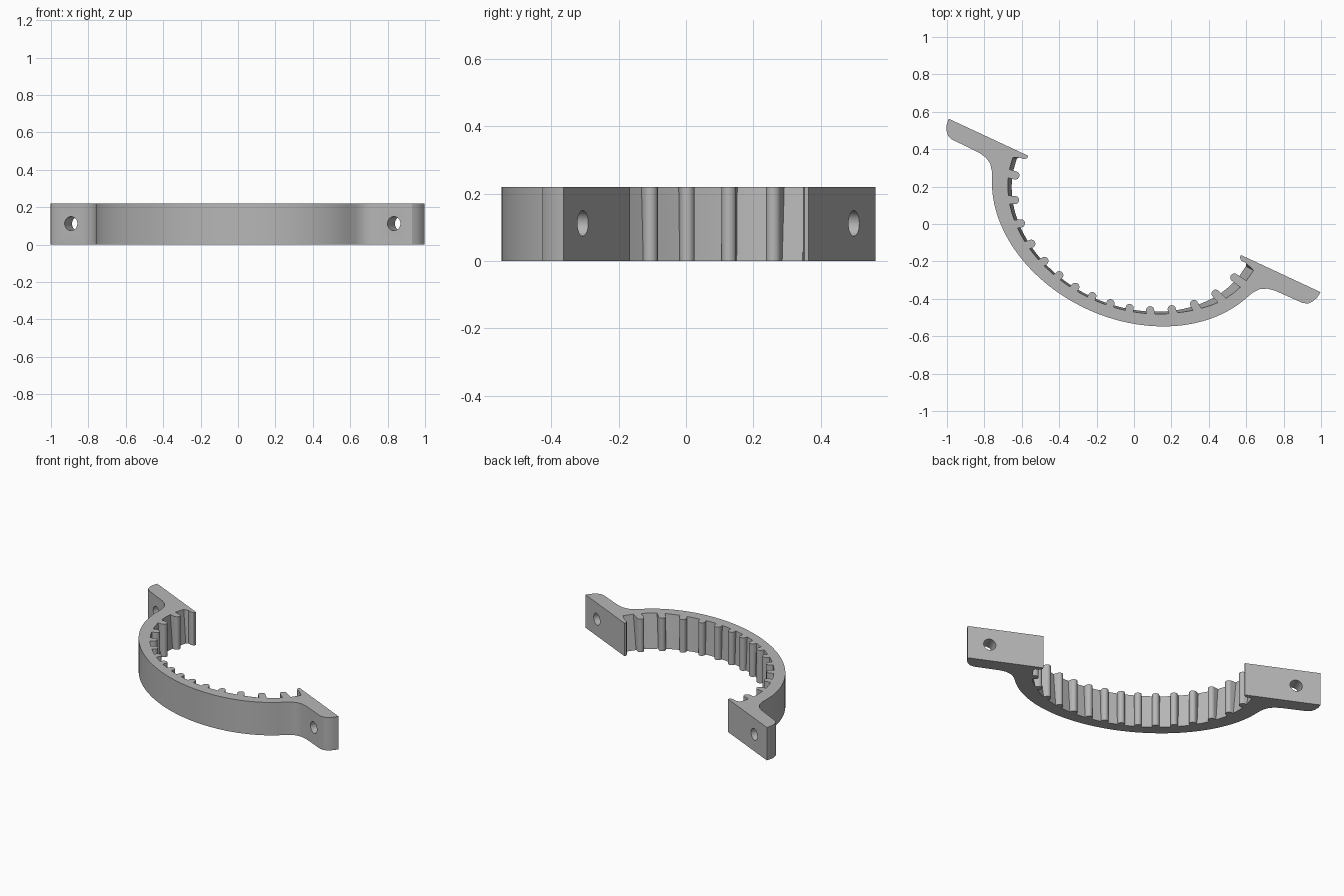
import bpy, bmesh
from math import sin, cos, pi, radians, atan2, sqrt, hypot
from mathutils import Vector, Matrix

cube = bpy.data.objects.get("Cube")
if cube:
    bpy.data.objects.remove(cube, do_unlink=True)

HEIGHT = 0.22
TEETH = 15
TIP_R = 0.022
TIP_A, TIP_B = 0.64, 0.505      # ellipse through the tooth tips
OUT_A, OUT_B = 0.79, 0.602      # outer wall ellipse
PLACE = Matrix.Translation((0, 0.092, 0)) @ Matrix.Rotation(radians(-25), 4, 'Z')

grey = bpy.data.materials.new("plain_grey")
grey.use_nodes = True
colour = (0.47, 0.47, 0.47, 1)
grey.diffuse_color = colour
grey.node_tree.nodes["Principled BSDF"].inputs["Base Color"].default_value = colour


def polar(a, b, angle):
    """Point of an ellipse in the given direction from its centre."""
    r = 1 / sqrt((cos(angle) / a) ** 2 + (sin(angle) / b) ** 2)
    return Vector((r * cos(angle), r * sin(angle)))


def groove_floor(angle, top):
    """Floor between teeth: slopes outward to the top, deeper at the right end."""
    angle %= 2 * pi
    deep = max(0, min(1, (angle - radians(318)) / radians(20)))
    a, b = (0.70 + 0.025 * deep, 0.542) if top else (0.678, 0.532)
    return polar(a, b, angle)


def tooth(angle, top):
    """Round-tipped rib, listed clockwise."""
    tip = polar(TIP_A, TIP_B, angle)
    normal = Vector((tip.x / TIP_A ** 2, tip.y / TIP_B ** 2)).normalized()
    side = Vector((-normal.y, normal.x))
    centre = tip + normal * TIP_R
    arc = [centre + TIP_R * (side * cos(p) - normal * sin(p))
           for p in (pi * i / 8 for i in range(9))]
    first, last = (groove_floor(atan2(q.y, q.x), top) for q in (arc[0], arc[-1]))
    return [first] + arc + [last]


def profile(top):
    # Right ear: flat mating face, rounded end, fillet into the wall
    ear = [(0.627, 0.008), (1.097, 0.008), (1.093, -0.025), (1.08, -0.055),
           (1.062, -0.076), (1.035, -0.085), (0.87, -0.088), (0.83, -0.096),
           (0.795, -0.115), (0.768, -0.15)]
    left = [Vector((-x, y)) for x, y in ear]
    right = [Vector(p) for p in reversed(ear)]
    # Curved outer wall
    wall = []
    for i in range(57):
        t = radians(200 + 140 * i / 56)
        wall.append(Vector((OUT_A * cos(t), OUT_B * sin(t))))
    # Toothed inside, running from right to left
    lip = [(0.627, -0.006), (0.642, -0.018), (0.67, -0.02)]
    inside = [Vector(p) for p in lip] + [groove_floor(radians(357), top)]
    step = radians(160) / (TEETH - 1)
    for i in range(TEETH):
        angle = radians(350) - i * step
        inside += tooth(angle, top)
        if i < TEETH - 1:
            inside.append(groove_floor(angle - step / 2, top))
    inside.append(groove_floor(radians(183), top))
    inside += [Vector((-x, y)) for x, y in reversed(lip)]
    return left + wall + right + inside


# Half-ring clamp body
bm = bmesh.new()
low = [bm.verts.new((p.x, p.y, 0)) for p in profile(False)]
high = [bm.verts.new((p.x, p.y, HEIGHT)) for p in profile(True)]
bm.faces.new(low)
bm.faces.new(high)
for i in range(len(low)):
    j = (i + 1) % len(low)
    bm.faces.new((low[i], low[j], high[j], high[i]))
bmesh.ops.recalc_face_normals(bm, faces=bm.faces)
bm.transform(PLACE)
mesh = bpy.data.meshes.new("toothed_half_clamp")
bm.to_mesh(mesh)
bm.free()
clamp = bpy.data.objects.new("toothed_half_clamp", mesh)
bpy.context.collection.objects.link(clamp)
mesh.materials.append(grey)

# Bolt holes through both ears
bpy.context.view_layer.objects.active = clamp
for x in (-0.945, 0.96):
    bpy.ops.mesh.primitive_cylinder_add(vertices=32, radius=0.038, depth=0.4)
    cutter = bpy.context.object
    cutter.name = "bolt_hole_cutter"
    cutter.hide_render = True
    cutter.data.materials.append(grey)
    cutter.data.transform(PLACE @ Matrix.Translation((x, 0, 0.112))
                          @ Matrix.Rotation(pi / 2, 4, 'X'))
    bpy.context.view_layer.objects.active = clamp
    cut = clamp.modifiers.new("bolt_hole", 'BOOLEAN')
    cut.operation = 'DIFFERENCE'
    cut.solver = 'EXACT'
    cut.object = cutter
    bpy.ops.object.modifier_apply(modifier=cut.name)
    bpy.data.objects.remove(cutter, do_unlink=True)

bpy.ops.object.select_all(action='DESELECT')
clamp.select_set(True)
bpy.context.view_layer.objects.active = clamp
bpy.ops.object.shade_smooth_by_angle(angle=radians(30))
